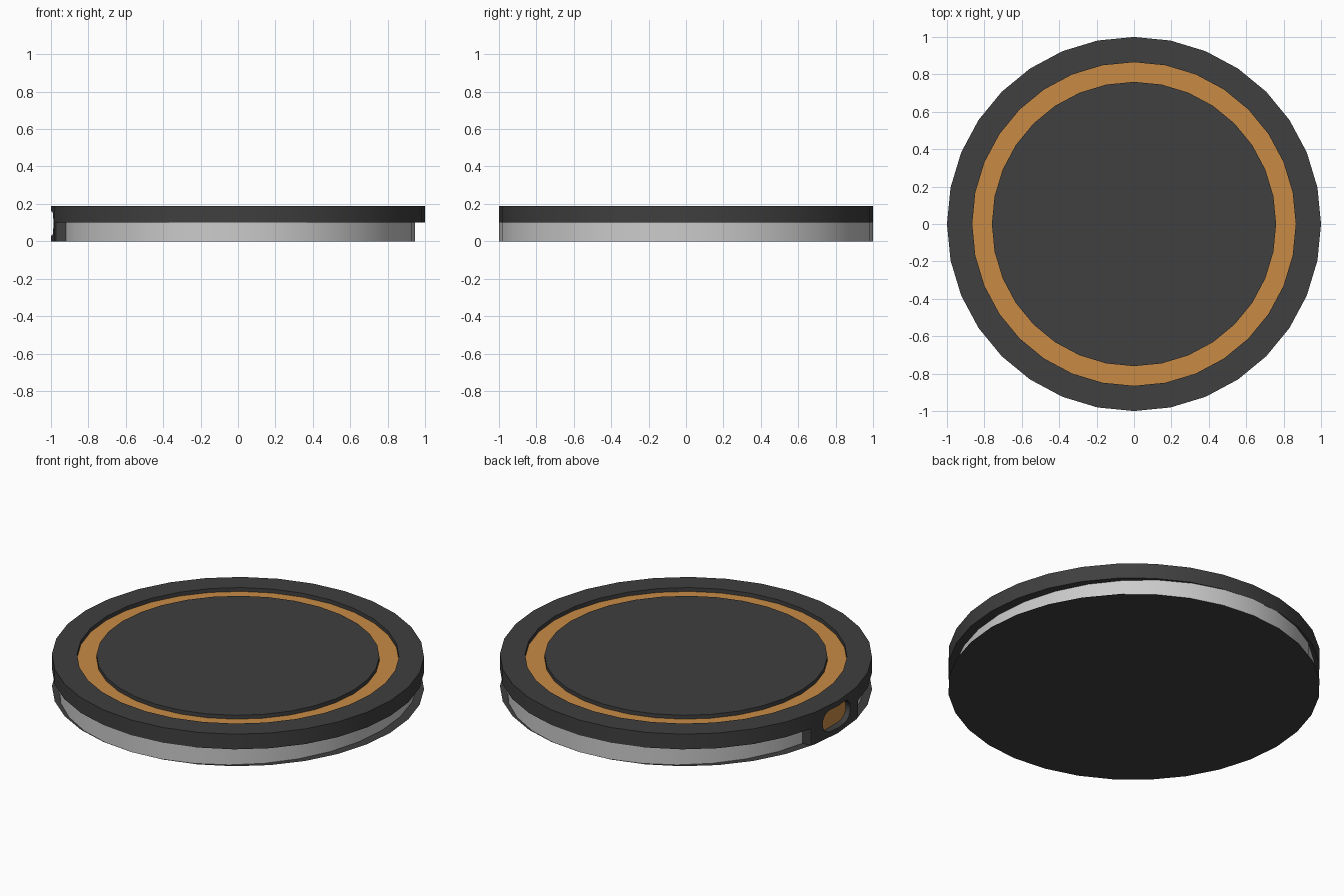
import bpy, bmesh, math

if "Cube" in bpy.data.objects:
    bpy.data.objects.remove(bpy.data.objects["Cube"])

N = 32


def material(name, rgb):
    m = bpy.data.materials.new(name)
    m.diffuse_color = (*rgb, 1)
    m.use_nodes = True
    m.node_tree.nodes["Principled BSDF"].inputs["Base Color"].default_value = m.diffuse_color
    return m


DARK = material("dark_plastic", (0.05, 0.05, 0.05))
COPPER = material("copper", (0.58, 0.26, 0.06))


def finish(bm, name, mat=None):
    me = bpy.data.meshes.new(name)
    bm.to_mesh(me)
    bm.free()
    ob = bpy.data.objects.new(name, me)
    bpy.context.collection.objects.link(ob)
    if mat:
        me.materials.append(mat)
    return ob


def smooth(ob):
    bpy.ops.object.select_all(action='DESELECT')
    ob.select_set(True)
    bpy.context.view_layer.objects.active = ob
    bpy.ops.object.shade_smooth_by_angle(angle=math.radians(30))


def lathe(name, profile, mat=None, sx=1.0, caps=False):
    """Rings of (radius, z), listed bottom-outside to top-inside."""
    bm = bmesh.new()
    rings = [[bm.verts.new((r * sx * math.cos(2 * math.pi * i / N),
                            r * math.sin(2 * math.pi * i / N), z))
              for i in range(N)] for r, z in profile]
    for a, b in zip(rings, rings[1:]):
        for i in range(N):
            j = (i + 1) % N
            bm.faces.new((a[i], a[j], b[j], b[i]))
    if caps:
        bm.faces.new(rings[0][::-1])
        bm.faces.new(rings[-1])
    return finish(bm, name, mat)


def prism(name, loop, offset, mat=None):
    """Closed prism from a flat loop of 3D points."""
    bm = bmesh.new()
    a = [bm.verts.new(p) for p in loop]
    b = [bm.verts.new([p[k] + offset[k] for k in range(3)]) for p in loop]
    n = len(a)
    bm.faces.new(a)
    bm.faces.new(b[::-1])
    for i in range(n):
        bm.faces.new((a[i], b[i], b[(i + 1) % n], a[(i + 1) % n]))
    bmesh.ops.recalc_face_normals(bm, faces=bm.faces)
    return finish(bm, name, mat)


def pill(x, half, r, zc):
    pts = []
    for side in (1, -1):
        for k in range(9):
            t = math.radians(-90 + 180 * k / 8)
            pts.append((x, side * (half - r + r * math.cos(t)),
                        zc + side * r * math.sin(t)))
    return pts


# Upper housing with the ring groove in its top face
housing = lathe("housing", [(1, 0.1), (1, 0.19), (0.865, 0.19), (0.865, 0.165),
                            (0.76, 0.165), (0.76, 0.19)], DARK, caps=True)

# Lower block that carries the port on the left side
w = 0.22
c, s = math.cos(2 * math.pi / N), math.sin(2 * math.pi / N)
half_outline = [(-c, s), (-0.973, w), (-0.85, w)]
outline = [(-1, 0, 0)] + [(x, y, 0) for x, y in half_outline] \
    + [(x, -y, 0) for x, y in reversed(half_outline)]
block = prism("port_block", outline, (0, 0, 0.1), DARK)

# Pill-shaped port recess, cut through housing and block
cutter = prism("port_cutter", pill(-1.1, 0.13, 0.065, 0.095), (0.145, 0, 0), DARK)
cutter.hide_render = True
for ob in (housing, block):
    mod = ob.modifiers.new("port", 'BOOLEAN')
    mod.operation = 'DIFFERENCE'
    mod.solver = 'EXACT'
    mod.object = cutter
    bpy.context.view_layer.objects.active = ob
    bpy.ops.object.modifier_apply(modifier=mod.name)
    smooth(ob)
bpy.data.objects.remove(cutter)

# Copper floor of the port
bm = bmesh.new()
bm.faces.new([bm.verts.new(p) for p in reversed(pill(-0.957, 0.13, 0.065, 0.095))])
bmesh.ops.recalc_face_normals(bm, faces=bm.faces)
for f in bm.faces:
    if f.normal.x > 0:
        f.normal_flip()
finish(bm, "port_floor", COPPER)

# Copper ring lying in the groove
lathe("copper_ring", [(0.865, 0.167), (0.76, 0.167)], COPPER)

# Grey oval side band and thin base
smooth(lathe("side_band", [(1, 0), (1, 0.1)], sx=0.945))
bm = bmesh.new()
bmesh.ops.create_circle(bm, cap_ends=True, segments=N, radius=1)
bmesh.ops.recalc_face_normals(bm, faces=bm.faces)
for f in bm.faces:
    if f.normal.z > 0:
        f.normal_flip()
finish(bm, "base", DARK)
